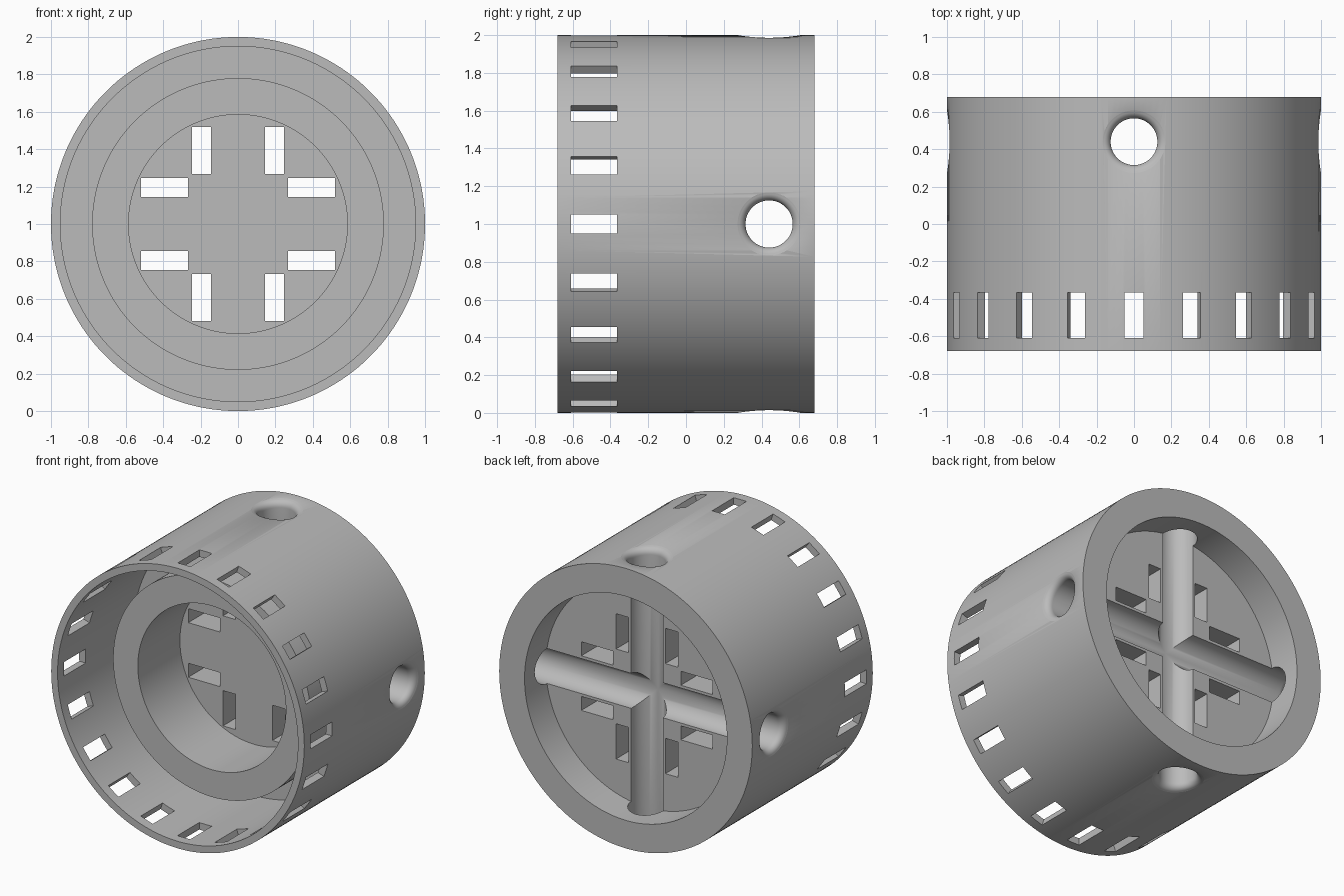
import bpy, bmesh
from math import cos, sin, pi, sqrt, radians
from mathutils import Matrix, Vector

cube = bpy.data.objects.get("Cube")
if cube:
    bpy.data.objects.remove(cube)

CENTRE = Vector((0, 0, 1))
HOLE_Y = 0.44
HOLE_R = 0.125
FILLET = 0.05

grey = bpy.data.materials.new("plain grey")
grey.use_nodes = True
grey.diffuse_color = (0.5, 0.5, 0.5, 1)
grey.node_tree.nodes["Principled BSDF"].inputs["Base Color"].default_value = (0.5, 0.5, 0.5, 1)


def finish(bm, name):
    bmesh.ops.recalc_face_normals(bm, faces=bm.faces)
    mesh = bpy.data.meshes.new(name)
    bm.to_mesh(mesh)
    bm.free()
    mesh.materials.append(grey)
    obj = bpy.data.objects.new(name, mesh)
    bpy.context.collection.objects.link(obj)
    return obj


def skin(bm, rings):
    """Join successive rings of points; the first and last are capped."""
    rows = [[bm.verts.new(p) for p in ring] for ring in rings]
    for a, b in zip(rows, rows[1:]):
        n = len(a)
        for i in range(n):
            j = (i + 1) % n
            bm.faces.new((a[i], a[j], b[j], b[i]))
    bm.faces.new(rows[0])
    bm.faces.new(rows[-1])


def add_box(bm, low, high, turn=Matrix()):
    """Box between two corners, turned about the housing axis."""
    low, high = Vector(low), Vector(high)
    place = (Matrix.Translation(CENTRE) @ turn
             @ Matrix.Translation((low + high) / 2)
             @ Matrix.Diagonal((*(high - low), 1)))
    bmesh.ops.create_cube(bm, size=1, matrix=place)


# Housing: back cup, partition, front sleeve and inner tube as one turned profile
profile = [(0.8, 0.44), (0.8, 0.68), (1, 0.68), (1, -0.68), (0.95, -0.68),
           (0.95, 0.18), (0.78, 0.18), (0.78, -0.295), (0.585, -0.295), (0.585, 0.18)]
SEGMENTS = 180
bm = bmesh.new()
skin(bm, [[(r * cos(2 * pi * i / SEGMENTS), y, 1 + r * sin(2 * pi * i / SEGMENTS))
           for i in range(SEGMENTS)] for r, y in profile])
housing = finish(bm, "housing")

# Ring of vent slots near the front rim
bm = bmesh.new()
for i in range(20):
    add_box(bm, (0.85, -0.61, -0.05), (1.1, -0.365, 0.05), Matrix.Rotation(i * pi / 10, 4, 'Y'))
cutters = [finish(bm, "vent_slot_cutter")]

# Eight slots through the partition
bm = bmesh.new()
for sx in (-1, 1):
    for sz in (-1, 1):
        for a, b in ((0.195, 0.393), (0.393, 0.195)):
            w, h = (0.05, 0.126) if a < b else (0.126, 0.05)
            add_box(bm, (sx * a - w, 0.1, sz * b - h), (sx * a + w, 0.5, sz * b + h))
cutters.append(finish(bm, "partition_slot_cutter"))


# Two crossing bores with rounded mouths that follow the round wall
def bore_ring(rho, drop, side, flat=None):
    ring = []
    for i in range(64):
        a = 2 * pi * i / 64
        u, v = rho * cos(a), rho * sin(a)
        h = flat if flat else sqrt(1 - u * u) - drop
        ring.append((u, HOLE_Y + v, side * h))
    return ring


def bore_end(side):
    rings = []
    for k in range(8):
        t = radians(80) * k / 7
        rings.append(bore_ring(HOLE_R + FILLET * (1 - cos(t)), FILLET * (1 - sin(t)), side))
    rings.append(bore_ring(HOLE_R + FILLET, -0.004, side))
    rings.append(bore_ring(HOLE_R + FILLET, 0, side, 1.1))
    return rings


for name, angle in (("upright_bore_cutter", 0), ("level_bore_cutter", pi / 2)):
    bm = bmesh.new()
    skin(bm, bore_end(-1)[::-1] + bore_end(1))
    bm.transform(Matrix.Translation(CENTRE) @ Matrix.Rotation(angle, 4, 'Y'))
    cutters.append(finish(bm, name))

# Cut the openings, then drop the cutters
for cutter in cutters:
    cutter.hide_render = True
    mod = housing.modifiers.new(cutter.name, 'BOOLEAN')
    mod.operation = 'DIFFERENCE'
    mod.solver = 'EXACT'
    mod.object = cutter
bpy.context.view_layer.update()
cut = bpy.data.meshes.new_from_object(housing.evaluated_get(bpy.context.evaluated_depsgraph_get()))
housing.modifiers.clear()
housing.data = cut
for cutter in cutters:
    bpy.data.objects.remove(cutter)

bpy.ops.object.select_all(action='DESELECT')
housing.select_set(True)
bpy.context.view_layer.objects.active = housing
bpy.ops.object.shade_smooth_by_angle(angle=radians(30))
